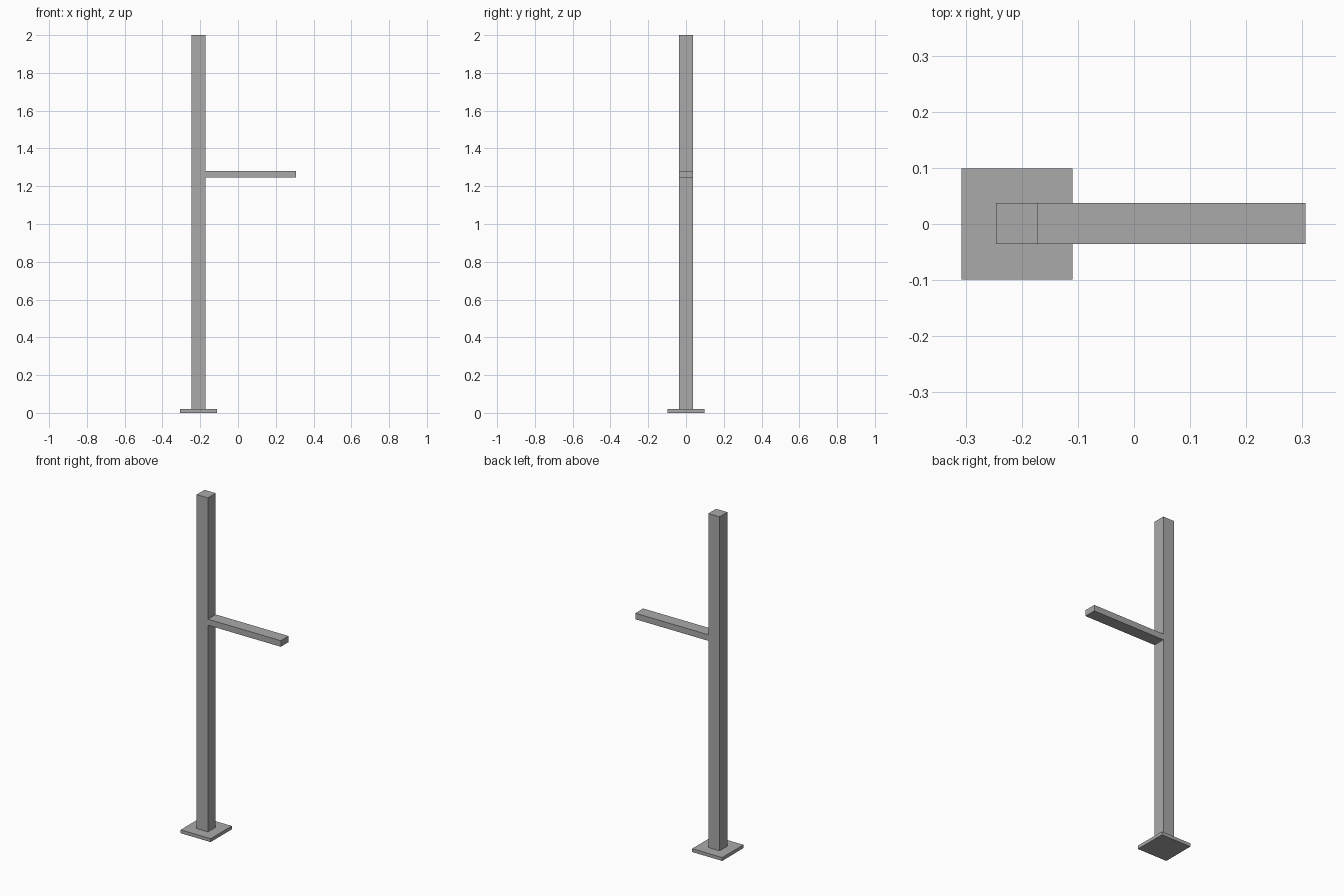
import bpy
from mathutils import Vector

default = bpy.data.objects.get("Cube")
if default:
    bpy.data.objects.remove(default, do_unlink=True)

# One plain grey for the whole stand
grey = bpy.data.materials.new("plain_grey")
grey.use_nodes = True
colour = (0.4, 0.4, 0.4, 1)
grey.diffuse_color = colour
grey.node_tree.nodes["Principled BSDF"].inputs["Base Color"].default_value = colour


def box(name, low, high):
    """Flat-sided box between two opposite corners."""
    low, high = Vector(low), Vector(high)
    bpy.ops.mesh.primitive_cube_add(size=1)
    part = bpy.context.object
    part.name = name
    for v in part.data.vertices:
        v.co = (low + high) / 2 + v.co * (high - low)
    part.data.materials.append(grey)
    return part


# Square foot plate, tall post and side arm
box("base_plate", (-0.307, -0.099, 0), (-0.11, 0.099, 0.02))
box("post", (-0.246, -0.036, 0.02), (-0.172, 0.037, 2))
box("side_arm", (-0.172, -0.036, 1.245), (0.306, 0.037, 1.281))
